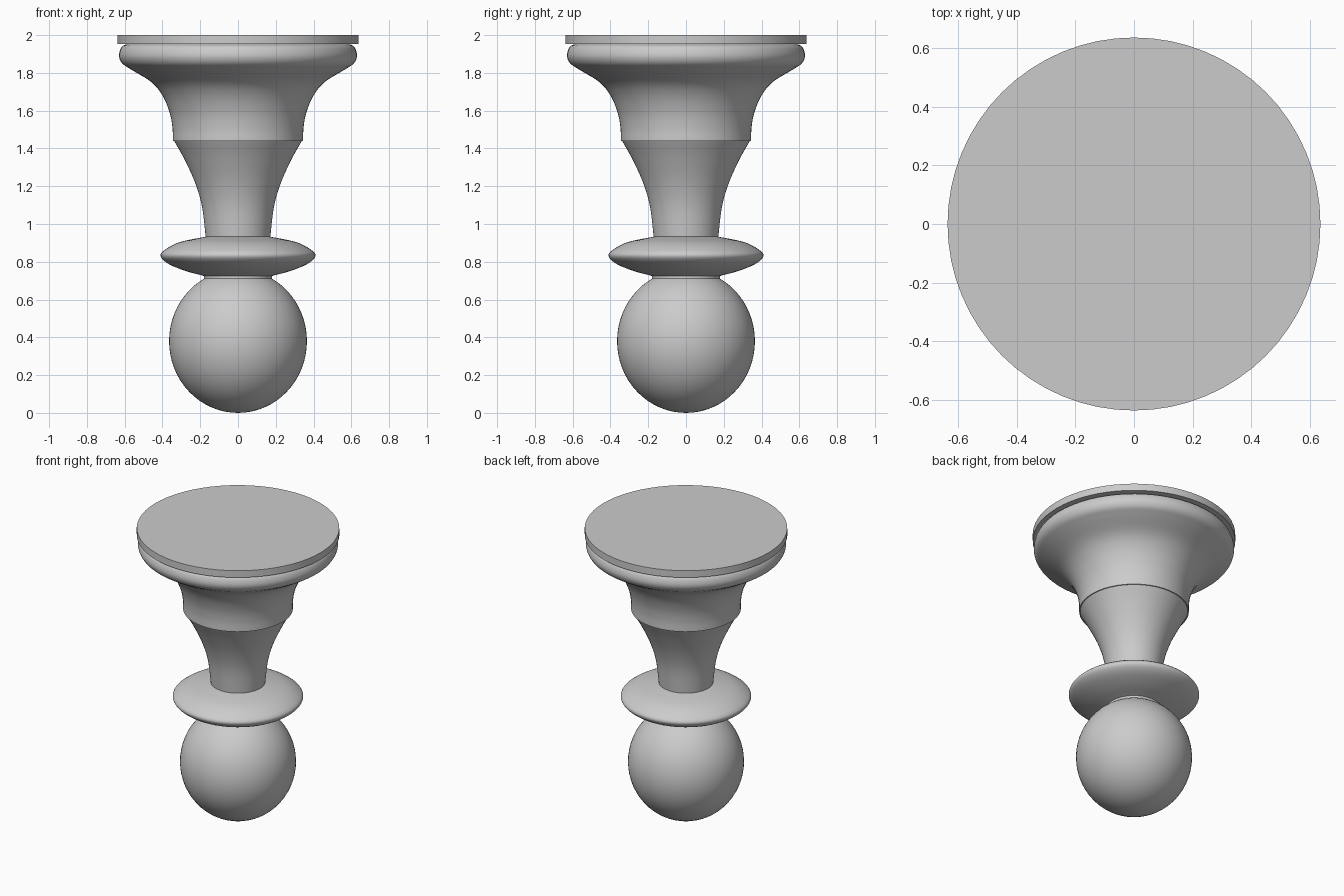
import bpy, bmesh, math
from mathutils import Vector

if "Cube" in bpy.data.objects:
    bpy.data.objects.remove(bpy.data.objects["Cube"])

SEGMENTS = 64
grey = bpy.data.materials.new("plain_grey")
grey.use_nodes = True
grey.diffuse_color = (0.6, 0.6, 0.6, 1)
grey.node_tree.nodes["Principled BSDF"].inputs["Base Color"].default_value = (0.6, 0.6, 0.6, 1)


def smooth_path(points, steps=5):
    """Catmull-Rom curve through (radius, height) points."""
    p = [Vector(q) for q in points]
    p = [2 * p[0] - p[1]] + p + [2 * p[-1] - p[-2]]
    path = []
    for a, b, c, d in zip(p, p[1:], p[2:], p[3:]):
        for i in range(steps):
            t = i / steps
            path.append(0.5 * (2 * b + (c - a) * t + (2 * a - 5 * b + 4 * c - d) * t * t
                               + (3 * b - a - 3 * c + d) * t ** 3))
    return path + [p[-2]]


def lathe(name, profile):
    """Spin a profile, listed from bottom to top, about z; close open ends."""
    bm = bmesh.new()
    rings = []
    for r, z in profile:
        if r < 1e-4:
            rings.append([bm.verts.new((0, 0, z))])
        else:
            rings.append([bm.verts.new((r * math.cos(a), r * math.sin(a), z))
                          for a in (math.tau * i / SEGMENTS for i in range(SEGMENTS))])
    for low, high in zip(rings, rings[1:]):
        for i in range(SEGMENTS):
            j = (i + 1) % SEGMENTS
            quad = [low[i % len(low)], low[j % len(low)], high[j % len(high)], high[i % len(high)]]
            bm.faces.new(list(dict.fromkeys(quad)))
    for ring in (rings[0], rings[-1]):
        if len(ring) > 1:
            bm.faces.new(ring)
    bmesh.ops.recalc_face_normals(bm, faces=bm.faces)
    mesh = bpy.data.meshes.new(name)
    bm.to_mesh(mesh)
    bm.free()
    mesh.materials.append(grey)
    obj = bpy.data.objects.new(name, mesh)
    bpy.context.collection.objects.link(obj)
    bpy.ops.object.select_all(action='DESELECT')
    obj.select_set(True)
    bpy.context.view_layer.objects.active = obj
    bpy.ops.object.shade_smooth_by_angle(angle=math.radians(35))
    return obj


# Slightly tall ball at the bottom
steps = 32
lathe("ball", [(0.365 * math.sin(math.pi * i / steps), 0.38 - 0.38 * math.cos(math.pi * i / steps))
               for i in range(steps + 1)])

# Flared collar with a short throat over the ball
lathe("collar", [(0.18, 0.70)] + smooth_path([
    (0.18, 0.725), (0.28, 0.752), (0.37, 0.79), (0.41, 0.83),
    (0.385, 0.865), (0.305, 0.905), (0.17, 0.933)]))

# Concave stem
lathe("stem", smooth_path([
    (0.17, 0.92), (0.19, 1.09), (0.228, 1.22), (0.285, 1.345), (0.338, 1.44)]))

# Bell-shaped foot ending in a rounded rim
lathe("bell", smooth_path([
    (0.345, 1.44), (0.347, 1.51), (0.362, 1.59), (0.40, 1.68), (0.46, 1.752), (0.57, 1.82)])
    + smooth_path([(0.57, 1.82), (0.613, 1.85), (0.63, 1.89), (0.618, 1.935), (0.59, 1.952)])[1:])

# Flat round plate closing the top
lathe("plate", [(0.637, 1.952), (0.637, 2.0)])
